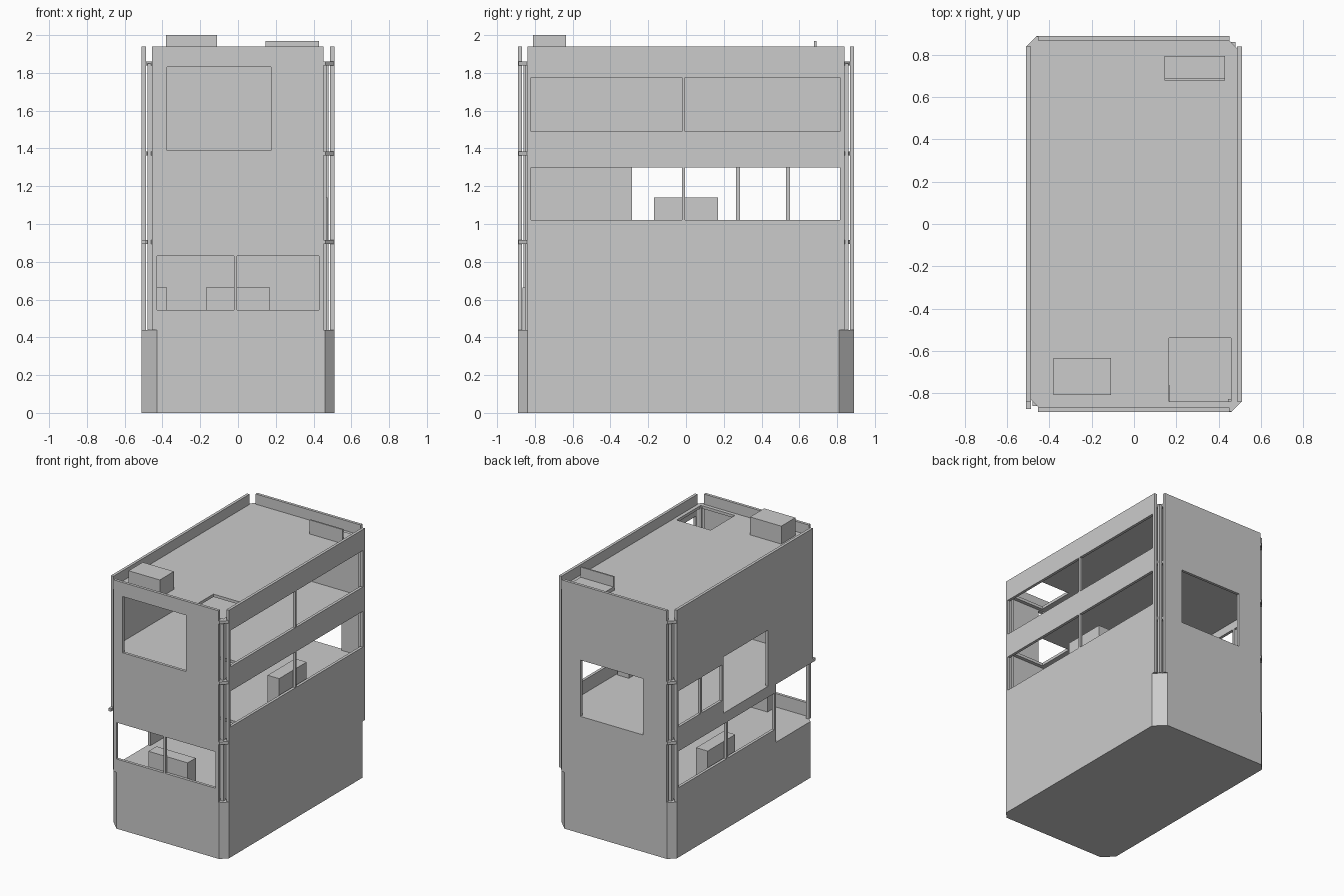
import bpy, bmesh

cube = bpy.data.objects.get("Cube")
if cube:
    bpy.data.objects.remove(cube, do_unlink=True)

grey = bpy.data.materials.new("plain_grey")
grey.use_nodes = True
colour = (0.6, 0.6, 0.6, 1)
grey.diffuse_color = colour
grey.node_tree.nodes["Principled BSDF"].inputs["Base Color"].default_value = colour

HX, HY = 0.51, 0.89          # outer half sizes
THICK = 0.022                # wall thickness
BASE, TOP = 0.44, 1.94       # top of plinth, top of parapet
LEVELS = {"second_floor": 0.915, "third_floor": 1.385, "roof": 1.86}


def finish(name, bm):
    bmesh.ops.recalc_face_normals(bm, faces=bm.faces)
    mesh = bpy.data.meshes.new(name)
    bm.to_mesh(mesh)
    bm.free()
    mesh.materials.append(grey)
    obj = bpy.data.objects.new(name, mesh)
    bpy.context.collection.objects.link(obj)
    return obj


def extrude(bm, vec):
    geom = bmesh.ops.extrude_face_region(bm, geom=bm.faces[:])["geom"]
    verts = [g for g in geom if isinstance(g, bmesh.types.BMVert)]
    bmesh.ops.translate(bm, verts=verts, vec=vec)


def box(name, x, y, z):
    bm = bmesh.new()
    bm.faces.new([bm.verts.new((a, b, z[0])) for a, b in
                  ((x[0], y[0]), (x[1], y[0]), (x[1], y[1]), (x[0], y[1]))])
    extrude(bm, (0, 0, z[1] - z[0]))
    return finish(name, bm)


def panel(name, u, v, holes, place, vec):
    """Flat sheet with rectangular holes (u0, u1, v0, v1), given thickness."""
    us = sorted({*u, *(c for h in holes for c in h[:2])})
    vs = sorted({*v, *(c for h in holes for c in h[2:])})
    bm = bmesh.new()
    grid = [[bm.verts.new(place(a, b)) for b in vs] for a in us]
    for i in range(len(us) - 1):
        for j in range(len(vs) - 1):
            a, b = (us[i] + us[i + 1]) / 2, (vs[j] + vs[j + 1]) / 2
            if not any(h[0] < a < h[1] and h[2] < b < h[3] for h in holes):
                bm.faces.new((grid[i][j], grid[i + 1][j],
                              grid[i + 1][j + 1], grid[i][j + 1]))
    bmesh.ops.delete(bm, geom=[w for w in bm.verts if not w.link_faces], context="VERTS")
    extrude(bm, vec)
    return finish(name, bm)


def outline(hx, hy, wide, narrow):
    """Rectangle with two wide and two narrow cut corners."""
    half = [(hx, -hy + narrow), (hx, hy - wide), (hx - wide, hy), (-hx + narrow, hy)]
    return half + [(-x, -y) for x, y in half]


# Plinth with cut corners
bm = bmesh.new()
bm.faces.new([bm.verts.new((x, y, 0)) for x, y in outline(HX, HY, 0.08, 0.05)])
extrude(bm, (0, 0, BASE))
finish("plinth", bm)

# Walls with window openings
low, mid, high = (0.545, 0.83), (1.02, 1.30), (1.49, 1.775)
span_x, span_y, span_z = (-0.455, 0.453), (-0.84, 0.84), (BASE, TOP)
panel("front_wall", span_x, span_z,
      [(-0.43, -0.02, *low), (-0.005, 0.43, *low), (-0.375, 0.175, 1.39, 1.83)],
      lambda u, v: (u, -HY, v), (0, THICK, 0))
panel("back_wall", span_x, span_z, [(-0.25, 0.29, 0.915, 1.355)],
      lambda u, v: (u, HY, v), (0, -THICK, 0))
panel("left_wall", span_y, span_z,
      [(a, b, *row) for row in (mid, high) for a, b in ((-0.82, -0.02), (-0.005, 0.815))],
      lambda u, v: (HX, u, v), (-THICK, 0, 0))
panel("right_wall", span_y, span_z,
      [(0.23, 0.82, *low), (-0.365, 0.21, *low), (-0.84, -0.385, BASE, 0.895),
       (0.55, 0.82, *mid), (0.285, 0.53, *mid), (-0.285, 0.265, 0.915, 1.355)],
      lambda u, v: (-HX, u, v), (THICK, 0, 0))

# Floors and roof: cut-corner slabs with a stair opening bridged into the outline
stair = [(0.165, -0.84), (0.165, -0.54), (0.46, -0.54), (0.46, -0.84)]
for name, z in LEVELS.items():
    bm = bmesh.new()
    rings = []
    for pts in (outline(HX - 0.002, HY - 0.002, 0.076, 0.046), stair):
        vs = [bm.verts.new((x, y, z)) for x, y in pts]
        rings += [bm.edges.new((vs[i - 1], vs[i])) for i in range(len(vs))]
    bmesh.ops.triangle_fill(bm, edges=rings, use_beauty=True)
    extrude(bm, (0, 0, -0.022))
    finish(name + "_slab", bm)
box("terrace_slab_edge", (-HX, -0.488), (-0.875, -0.38), (0.893, 0.915))

# Corner posts
for sx, sy, cx, cy in ((1, 1, 0.467, 0.848), (-1, -1, 0.467, 0.848),
                       (1, -1, 0.457, 0.84), (-1, 1, 0.457, 0.84)):
    x, y = sx * cx, sy * cy
    box("corner_post", (x - 0.0125, x + 0.0125), (y - 0.0125, y + 0.0125), (BASE, 1.85))

# Low cabinets under the windows
box("front_cabinet", (-0.17, 0.17), (-0.865, -0.765), (BASE, 0.665))
box("right_cabinet", (-0.475, -0.375), (0.07, 0.41), (BASE, 0.665))
box("left_cabinet", (0.375, 0.475), (-0.17, 0.17), (0.915, 1.14))

# Roof fittings
box("roof_box", (-0.38, -0.11), (-0.81, -0.635), (1.86, 2.0))
box("bench_back", (0.145, 0.43), (0.678, 0.69), (1.86, 1.97))
box("bench_seat", (0.145, 0.43), (0.69, 0.795), (1.86, 1.89))
